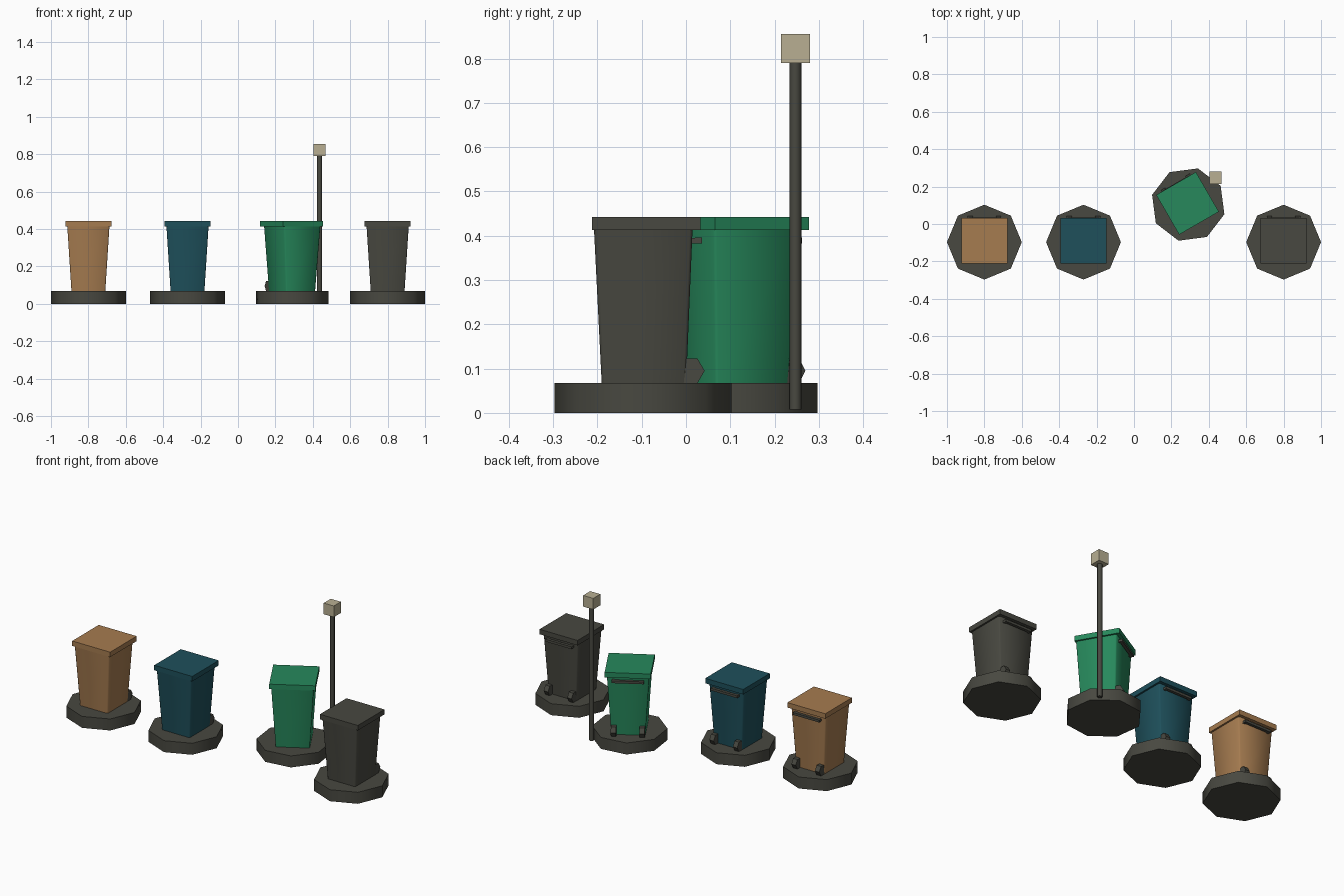
import bpy, bmesh
from math import radians, pi, cos, sin
from mathutils import Matrix, Vector

if "Cube" in bpy.data.objects:
    bpy.data.objects.remove(bpy.data.objects["Cube"])


def material(name, rgb):
    m = bpy.data.materials.new(name)
    m.diffuse_color = (*rgb, 1)
    m.use_nodes = True
    m.node_tree.nodes["Principled BSDF"].inputs["Base Color"].default_value = m.diffuse_color
    return m


DARK = material("dark_grey", (0.065, 0.065, 0.052))
TAN = material("tan", (0.38, 0.20, 0.08))
TEAL = material("teal", (0.013, 0.08, 0.105))
GREEN = material("green", (0.02, 0.25, 0.107))
CREAM = material("cream", (0.48, 0.43, 0.29))


def loft(name, rings, mat, place=Matrix(), angle=None):
    """Solid through a list of equal-length point rings, capped at both ends."""
    bm = bmesh.new()
    loops = [[bm.verts.new(p) for p in ring] for ring in rings]
    n = len(loops[0])
    for a, b in zip(loops, loops[1:]):
        for i in range(n):
            j = (i + 1) % n
            bm.faces.new((a[i], a[j], b[j], b[i]))
    bm.faces.new(loops[0][::-1])
    bm.faces.new(loops[-1])
    bmesh.ops.recalc_face_normals(bm, faces=bm.faces)
    me = bpy.data.meshes.new(name)
    bm.to_mesh(me)
    bm.free()
    me.materials.append(mat)
    ob = bpy.data.objects.new(name, me)
    bpy.context.collection.objects.link(ob)
    ob.matrix_world = place
    if angle:
        bpy.context.view_layer.objects.active = ob
        bpy.ops.object.select_all(action='DESELECT')
        ob.select_set(True)
        bpy.ops.object.shade_smooth_by_angle(angle=radians(angle))
    return ob


def rect(x0, x1, y0, y1, z, c=0):
    """Rectangle ring, with cut corners of size c if given."""
    if not c:
        return [(x0, y0, z), (x1, y0, z), (x1, y1, z), (x0, y1, z)]
    return [(x0 + c, y0, z), (x1 - c, y0, z), (x1, y0 + c, z), (x1, y1 - c, z),
            (x1 - c, y1, z), (x0 + c, y1, z), (x0, y1 - c, z), (x0, y0 + c, z)]


def box(name, x0, x1, y0, y1, z0, z1, mat, place=Matrix()):
    return loft(name, [rect(x0, x1, y0, y1, z) for z in (z0, z1)], mat, place)


def circle(r, n, z):
    return [(r * cos(2 * pi * i / n), r * sin(2 * pi * i / n), z) for i in range(n)]


def wheelie_bin(label, x, y, turn, mat):
    place = Matrix.Translation((x, y, 0)) @ Matrix.Rotation(radians(turn), 4, 'Z')
    # octagonal plinth
    loft(label + "_plinth", [circle(0.2, 8, 0), circle(0.2, 8, 0.067)], DARK, place, 60)
    # tapered body and lid
    loft(label + "_body", [rect(-0.09, 0.09, -0.093, 0.097, 0.06, 0.006),
                           rect(-0.113, 0.113, -0.111, 0.112, 0.42, 0.006)], mat, place, 60)
    box(label + "_lid", -0.1225, 0.1225, -0.115, 0.13, 0.413, 0.442, mat, place)
    # rear handle with brackets
    box(label + "_handle", -0.085, 0.085, 0.117, 0.133, 0.382, 0.396, DARK, place)
    for side in (-1, 1):
        tag = "_left" if side < 0 else "_right"
        xc = side * 0.078
        box(label + "_bracket" + tag, xc - 0.007, xc + 0.007, 0.105, 0.12, 0.383, 0.395, DARK, place)
        # six-sided wheel on a cross axle
        wheel = [[(side * 0.076 + dx, 0.107 + p[0], 0.095 + p[1])
                  for p in circle(0.032, 6, 0)] for dx in (-0.014, 0.014)]
        loft(label + "_wheel" + tag, wheel, DARK, place)


wheelie_bin("tan_bin", -0.8, -0.097, 0, TAN)
wheelie_bin("teal_bin", -0.27, -0.097, 0, TEAL)
wheelie_bin("green_bin", 0.29, 0.104, 30, GREEN)
wheelie_bin("grey_bin", 0.8, -0.097, 0, DARK)

# lamp post
lamp = Matrix.Translation((0.436, 0.247, 0))
loft("lamp_post", [circle(0.0135, 8, 0.008), circle(0.0135, 8, 0.795)], DARK, lamp, 60)
box("lamp_head", -0.0325, 0.0325, -0.0325, 0.0325, 0.79, 0.855, CREAM, lamp)
